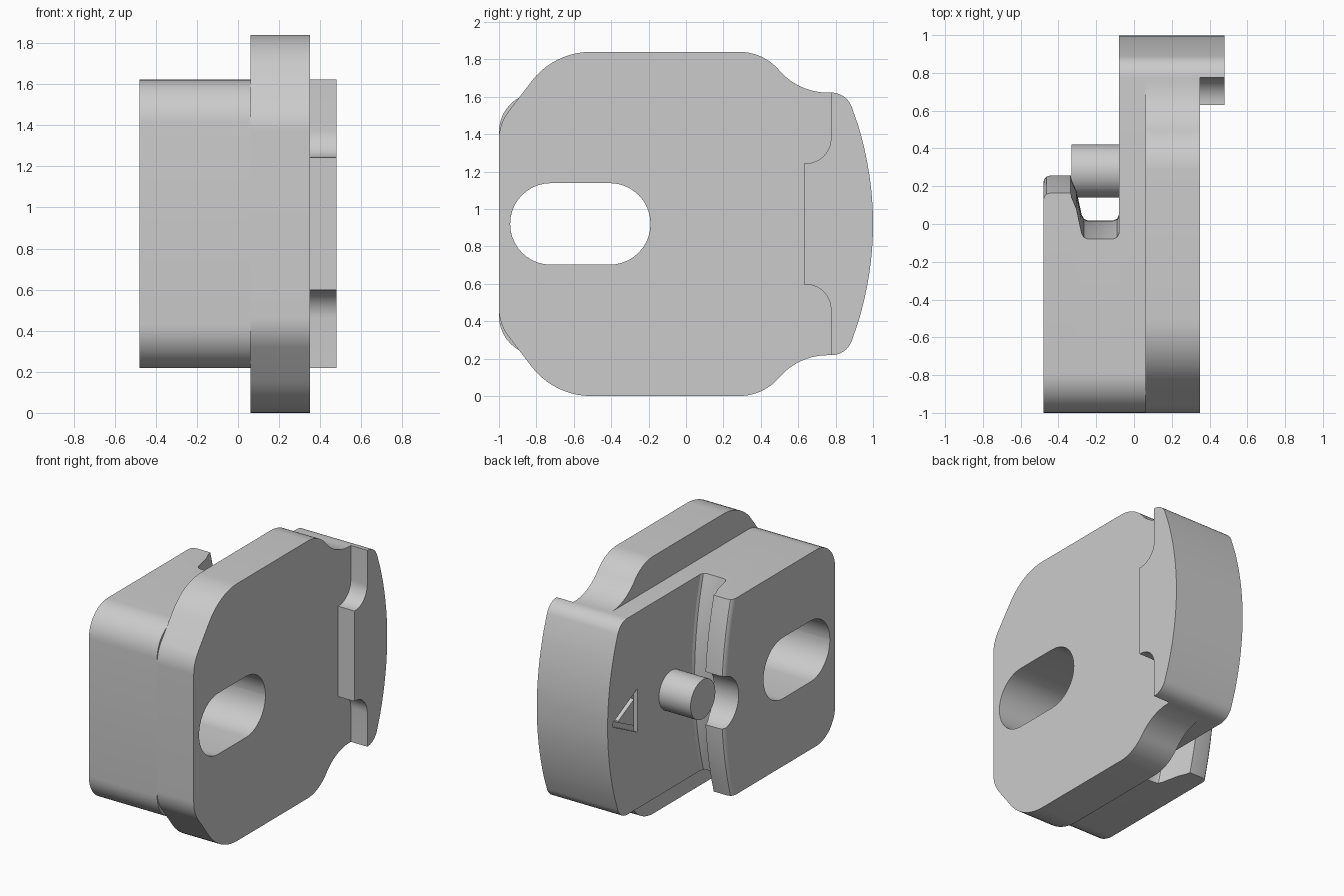
import bpy, bmesh, math
from mathutils import Vector

if "Cube" in bpy.data.objects:
    bpy.data.objects.remove(bpy.data.objects["Cube"], do_unlink=True)

MID = 0.92        # height of the symmetry plane
HALF = 0.702      # half height of the block

grey = bpy.data.materials.new("light_grey")
grey.use_nodes = True
grey.diffuse_color = (0.6, 0.6, 0.6, 1)
grey.node_tree.nodes["Principled BSDF"].inputs["Base Color"].default_value = (0.6, 0.6, 0.6, 1)


def rounded(points, steps=10):
    """Polygon of (y, z, radius) corners -> list of (y, z) with filleted corners."""
    out = []
    for i, (y, z, r) in enumerate(points):
        p = Vector((y, z))
        if r == 0:
            out.append(p)
            continue
        a = (Vector(points[i - 1][:2]) - p).normalized()
        b = (Vector(points[(i + 1) % len(points)][:2]) - p).normalized()
        half = a.angle(b) / 2
        centre = p + (a + b).normalized() * (r / math.sin(half))
        start = p + a * (r / math.tan(half)) - centre
        end = p + b * (r / math.tan(half)) - centre
        sweep = start.angle(end)
        for k in range(steps + 1):
            t = k / steps
            out.append(centre + (start * math.sin((1 - t) * sweep)
                                 + end * math.sin(t * sweep)) / math.sin(sweep))
    return out


def mirrored(upper):
    """Complete an outline from its upper half, given relative to the middle."""
    full = upper + [(y, -z, r) for y, z, r in reversed(upper)]
    return rounded([(y, z + MID, r) for y, z, r in full])


def bulge(back, drop, reach, top, count=8):
    """Upper half of a shallow arc bulging towards the back."""
    heights = [top * (1 - (k + 0.5) / (count + 0.5)) for k in range(count)]
    return [(back - drop * (h / reach) ** 2, h, 0) for h in heights]


def loft(name, rings):
    """Solid through (x, outline) rings, closed at both ends."""
    bm = bmesh.new()
    loops = [[bm.verts.new((x, p[0], p[1])) for p in outline] for x, outline in rings]
    for a, b in zip(loops, loops[1:]):
        for i in range(len(a)):
            j = (i + 1) % len(a)
            bm.faces.new((a[i], a[j], b[j], b[i]))
    bm.faces.new(loops[0])
    bm.faces.new(loops[-1])
    bmesh.ops.recalc_face_normals(bm, faces=bm.faces)
    mesh = bpy.data.meshes.new(name)
    bm.to_mesh(mesh)
    bm.free()
    obj = bpy.data.objects.new(name, mesh)
    mesh.materials.append(grey)
    bpy.context.collection.objects.link(obj)
    return obj


def prism(name, x0, x1, outline):
    return loft(name, [(x0, outline), (x1, outline)])


def disc(y, radius, count=48):
    return [(y + radius * math.cos(math.tau * k / count),
             MID + radius * math.sin(math.tau * k / count)) for k in range(count)]


def finish(obj, cutters=()):
    bpy.ops.object.select_all(action='DESELECT')
    obj.select_set(True)
    bpy.context.view_layer.objects.active = obj
    for cutter in cutters:
        cut = obj.modifiers.new("cut", 'BOOLEAN')
        cut.operation = 'DIFFERENCE'
        cut.solver = 'EXACT'
        cut.object = cutter
        bpy.ops.object.modifier_apply(modifier=cut.name)
    bpy.ops.object.shade_smooth_by_angle(angle=math.radians(28))


# Shared back end: rounded shoulder followed by the bulging rear face
BACK = [(0.859, HALF, 0.115)] + bulge(1.0, 0.11, 0.62, 0.56)

# Cutters
slot = prism("slot_cutter", -0.7, 0.7, mirrored([(-0.94, 0.218, 0.217), (-0.19, 0.218, 0.217)]))
notch = prism("notch_cutter", -0.6, -0.05, disc(0.28, 0.19))
arrow = prism("arrow_cutter", -0.2, -0.05, mirrored([(0.665, 0.155, 0), (0.945, 0.012, 0)]))

# Hooked block: the rear edge follows a lip, a sloped undercut and a channel
section = [(-0.48, 0.225), (-0.475, 0.245), (-0.463, 0.259), (-0.44, 0.265),
           (-0.335, 0.265), (-0.33, 0.24), (-0.305, 0.18), (-0.277, 0.05),
           (-0.266, 0.03), (-0.245, 0.02), (-0.11, 0.02), (-0.089, 0.03), (-0.08, 0.05)]
rings = []
for x, back in section:
    upper = [(-1, HALF, 0.21), (back - 0.1, HALF, 0)] + bulge(back, 0.1, HALF, HALF * 0.95)
    rings.append((x, mirrored(upper)))
finish(loft("hooked_block", rings), [slot, notch])

# Core slab running the full depth
finish(prism("core_slab", -0.08, 0.06, mirrored([(-1, HALF, 0.21)] + BACK)), [slot, arrow])

# Wide flange
flange = [(-1, 0.535, 0.24), (-0.705, 0.92, 0.4), (0.41, 0.92, 0.28), (0.605, HALF, 0.34)]
finish(prism("wide_flange", 0.06, 0.35, mirrored(flange + BACK)), [slot])

# Stepped pad at the rear
step = [(0.63, 0.323, 0), (0.775, 0.323, 0.135), (0.775, HALF, 0)]
finish(prism("rear_pad", 0.35, 0.48, mirrored(step + BACK)))

# Round pin and the island inside the arrow groove
finish(prism("round_pin", -0.33, -0.08, disc(0.28, 0.14)))
finish(prism("arrow_island", -0.08, -0.05, mirrored([(0.7, 0.095, 0), (0.88, 0.006, 0)])))

for cutter in (slot, notch, arrow):
    bpy.data.objects.remove(cutter, do_unlink=True)
